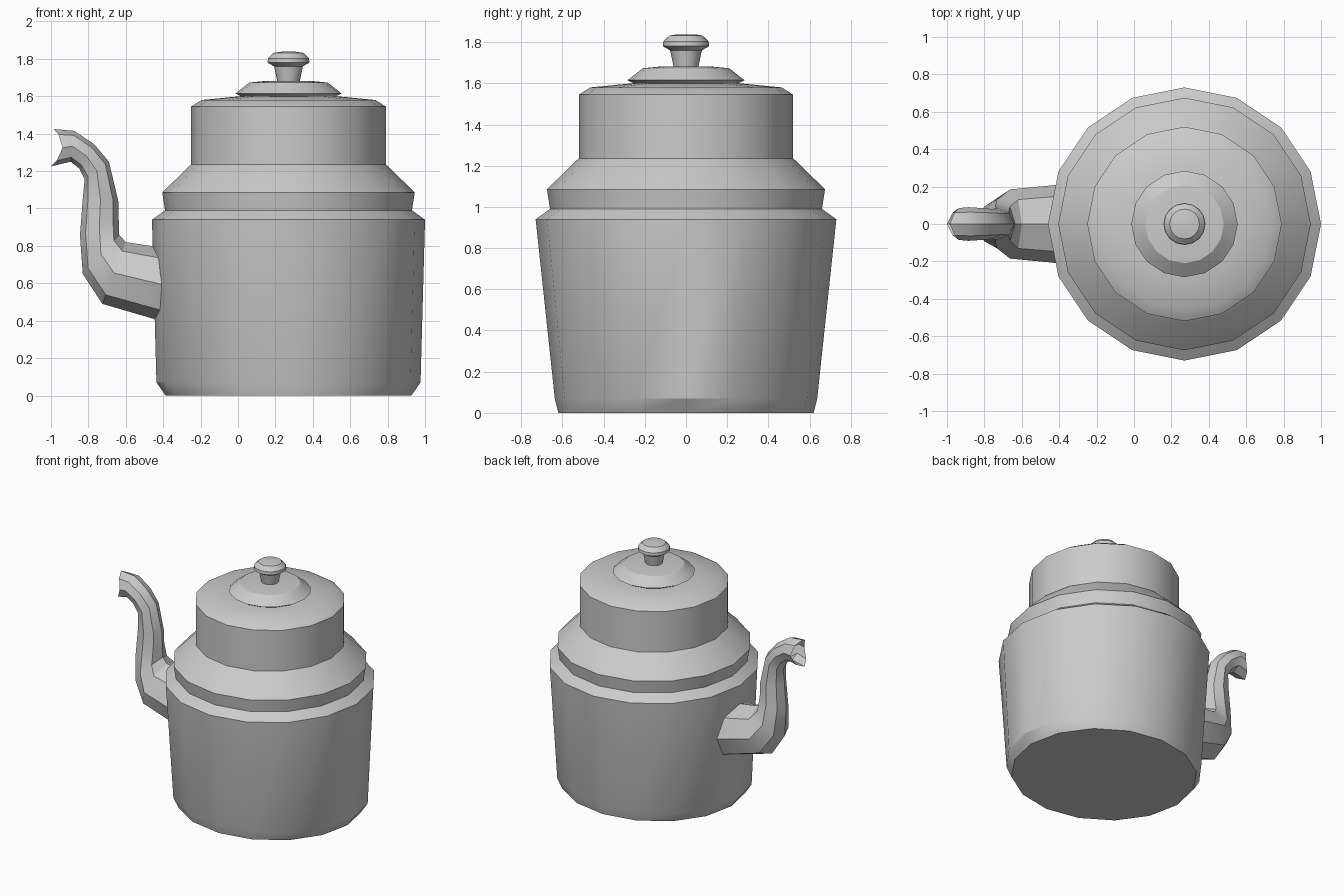
import bpy, math

if "Cube" in bpy.data.objects:
    bpy.data.objects.remove(bpy.data.objects["Cube"])

CX = 0.27  # axis of the pot


def make_mesh(name, rings, cap_start=True, cap_end=True):
    """Skin equal-sized rings of points into one smooth-by-angle object."""
    n = len(rings[0])
    verts = [p for ring in rings for p in ring]
    faces = []
    for r in range(len(rings) - 1):
        for k in range(n):
            a, b = r * n + k, r * n + (k + 1) % n
            faces.append((a, b, b + n, a + n))
    if cap_start:
        faces.append(tuple(reversed(range(n))))
    if cap_end:
        faces.append(tuple(range(len(verts) - n, len(verts))))
    mesh = bpy.data.meshes.new(name)
    mesh.from_pydata(verts, [], faces)
    obj = bpy.data.objects.new(name, mesh)
    bpy.context.collection.objects.link(obj)
    bpy.ops.object.select_all(action='DESELECT')
    obj.select_set(True)
    bpy.context.view_layer.objects.active = obj
    bpy.ops.object.shade_smooth_by_angle(angle=math.radians(32))
    return obj


def lathe(name, profile, sides=16):
    """Turn (x radius, y radius, height) steps around the pot axis."""
    angles = [2 * math.pi * k / sides for k in range(sides)]
    return make_mesh(name, [[(CX + rx * math.cos(a), ry * math.sin(a), z)
                             for a in angles] for rx, ry, z in profile])


def round_profile(steps):
    return [(r, r, z) for r, z in steps]


# Pot body, slightly oval at the foot, with stepped shoulder and collar
lathe("pot_body", [(.657, .62, 0), (.706, .637, .07)] + round_profile([
    (.73, .94), (.66, .99), (.675, 1.085), (.535, 1.223), (.52, 1.235),
    (.52, 1.545), (.465, 1.58), (.26, 1.6)]))

# Lid
lathe("lid", round_profile([(.25, 1.59), (.26, 1.603), (.284, 1.615),
                            (.21, 1.673), (.12, 1.682)]))

# Knob on the lid
lathe("lid_knob", round_profile([(.058, 1.67), (.077, 1.76), (.112, 1.78),
                                 (.11, 1.803), (.08, 1.832), (.04, 1.838)]))

# Spout: outer x, z, inner x, z, half width in y
sections = [
    (-.40, .395, -.40, .79, .21),
    (-.725, .49, -.60, .82, .185),
    (-.83, .65, -.635, .86, .13),
    (-.845, .855, -.638, .95, .095),
    (-.83, 1.05, -.64, 1.04, .085),
    (-.82, 1.155, -.69, 1.25, .08),
    (-.85, 1.215, -.77, 1.345, .085),
    (-.895, 1.25, -.875, 1.415, .09),
    (-1.0, 1.225, -.985, 1.425, .085),
]


def spout_ring(ox, oz, ix, iz, w, notch=0.0):
    ring = []
    for k in range(8):
        c, s = math.cos(k * math.pi / 4), math.sin(k * math.pi / 4)
        ring.append(((ox + ix) / 2 + (ix - ox) / 2 * c + notch * s * s,
                     w * s, (oz + iz) / 2 + (iz - oz) / 2 * c))
    return ring


rings = [spout_ring(*sec) for sec in sections[:-1]]
rings.append(spout_ring(*sections[-1], notch=0.055))
make_mesh("spout", rings, cap_start=False, cap_end=False)
